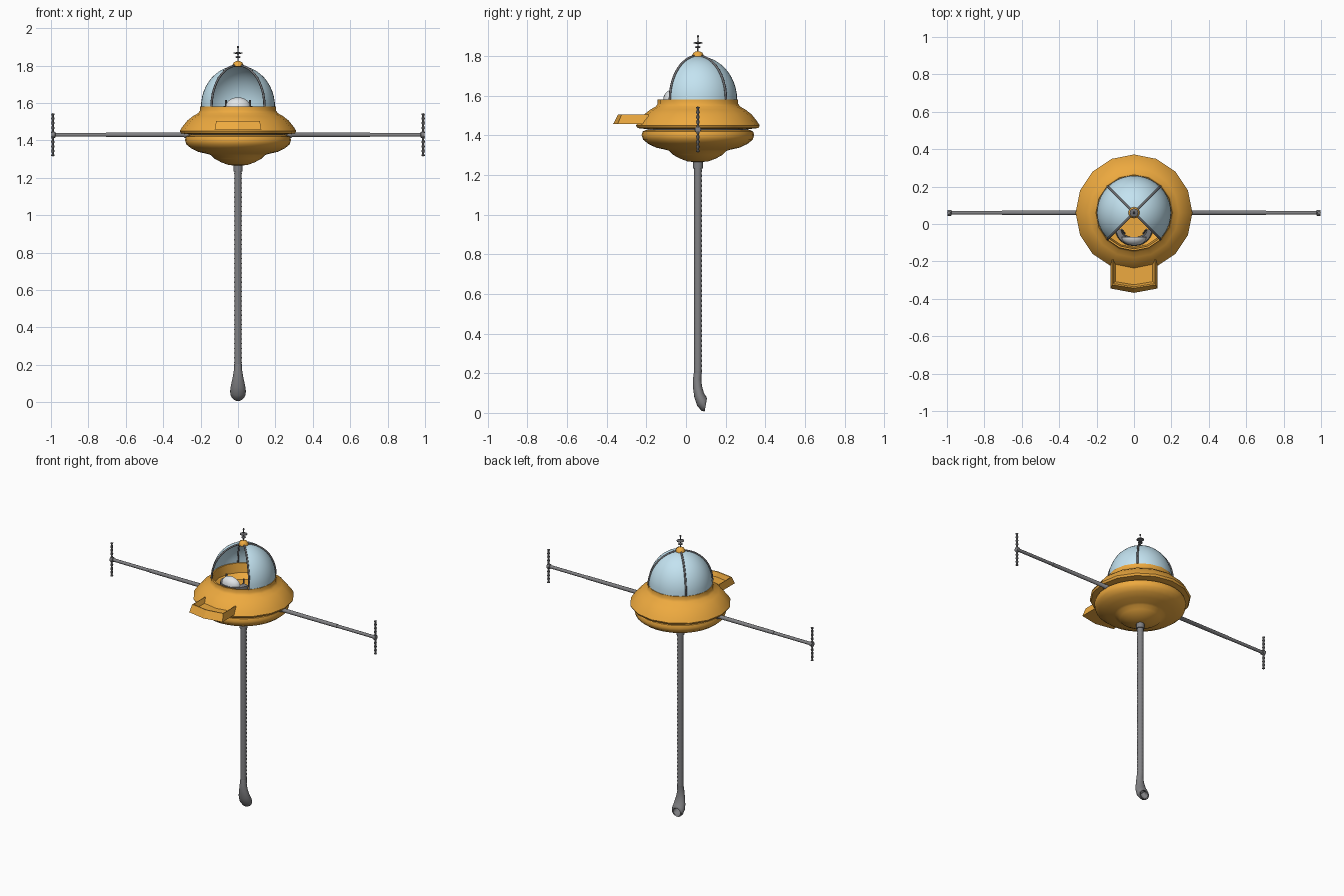
import bpy, bmesh
from math import sin, cos, pi, radians
from mathutils import Vector, Matrix

if "Cube" in bpy.data.objects:
    bpy.data.objects.remove(bpy.data.objects["Cube"])

CY = 0.06  # saucer axis position in y


def material(name, color):
    m = bpy.data.materials.new(name)
    m.diffuse_color = color
    m.use_nodes = True
    m.node_tree.nodes["Principled BSDF"].inputs["Base Color"].default_value = m.diffuse_color
    return m


ORANGE = material("orange", (0.85, 0.40, 0.05, 1))
GLASS = material("glass", (0.55, 0.77, 0.88, 1))
DARK = material("dark_grey", (0.16, 0.16, 0.17, 1))
METAL = material("metal", (0.22, 0.22, 0.23, 1))
PALE = material("pale", (0.75, 0.78, 0.80, 1))


def finish(bm, name, mat, angle=40, fix=True):
    bmesh.ops.remove_doubles(bm, verts=bm.verts, dist=1e-5)
    if fix:
        bmesh.ops.recalc_face_normals(bm, faces=bm.faces)
    me = bpy.data.meshes.new(name)
    bm.to_mesh(me)
    bm.free()
    ob = bpy.data.objects.new(name, me)
    bpy.context.collection.objects.link(ob)
    me.materials.append(mat)
    bpy.ops.object.select_all(action='DESELECT')
    ob.select_set(True)
    bpy.context.view_layer.objects.active = ob
    if angle:
        bpy.ops.object.shade_smooth_by_angle(angle=radians(angle))
    return ob


def skin(bm, rings, closed=True):
    rows = [[bm.verts.new(p) for p in r] for r in rings]
    n = len(rows[0])
    for a, b in zip(rows, rows[1:]):
        for i in range(n if closed else n - 1):
            j = (i + 1) % n
            bm.faces.new((a[i], a[j], b[j], b[i]))
    return rows


def lathe(name, profile, mat, seg=24, matrix=None, start=0.0, sweep=2 * pi, angle=40):
    """Revolve (radius, height) points about z, then place with matrix."""
    m = matrix or Matrix.Translation((0, CY, 0))
    full = sweep > 6.28
    n = seg if full else seg + 1
    bm = bmesh.new()
    skin(bm, [[m @ Vector((max(r, 1e-7) * cos(start + sweep * i / seg),
                           max(r, 1e-7) * sin(start + sweep * i / seg), z))
               for i in range(n)] for r, z in profile], full)
    return finish(bm, name, mat, angle, full)


def tube(name, pts, rad, mat, res=2):
    cu = bpy.data.curves.new(name, 'CURVE')
    cu.dimensions = '3D'
    cu.bevel_depth = rad
    cu.bevel_resolution = res
    cu.use_fill_caps = True
    s = cu.splines.new('POLY')
    s.points.add(len(pts) - 1)
    for p, q in zip(s.points, pts):
        p.co = (*q, 1)
    ob = bpy.data.objects.new(name, cu)
    bpy.context.collection.objects.link(ob)
    cu.materials.append(mat)


# upper saucer shell with open cockpit well
lathe("upper_saucer", [(0, 1.49), (0.15, 1.49), (0.185, 1.52), (0.193, 1.582), (0.203, 1.582),
                       (0.203, 1.56), (0.212, 1.546), (0.24, 1.53), (0.27, 1.507), (0.298, 1.472),
                       (0.312, 1.45), (0.305, 1.437), (0.26, 1.432), (0, 1.432)], ORANGE, 16)
# lower saucer with stepped belly
lathe("lower_saucer", [(0, 1.428), (0.26, 1.428), (0.278, 1.42), (0.284, 1.402), (0.276, 1.378),
                       (0.25, 1.357), (0.21, 1.338), (0.16, 1.327), (0.145, 1.322), (0.125, 1.302),
                       (0.09, 1.283), (0.05, 1.268), (0, 1.265)], ORANGE, 32)
lathe("saucer_core", [(0, 1.42), (0.255, 1.42), (0.255, 1.44), (0, 1.44)], METAL, 32)

# glass canopy, front quarter open
arc = [(0.198 * cos(t), 1.58 + 0.22 * sin(t)) for t in [i * pi / 24 for i in range(13)]]
lathe("canopy", arc, GLASS, 30, start=-pi / 4, sweep=1.5 * pi)

# canopy ribs
for k in range(4):
    a = pi / 4 + k * pi / 2
    tube(f"canopy_rib_{k}", [(r * 1.01 * cos(a), CY + r * 1.01 * sin(a), z + 0.002)
                             for r, z in arc], 0.006, DARK)

# roof cap and aerial
lathe("roof_cap", [(0, 1.792), (0.03, 1.795), (0.03, 1.803), (0.022, 1.817), (0.01, 1.824),
                   (0, 1.825)], ORANGE, 16)
lathe("aerial", [(0, 1.82), (0.004, 1.82), (0.004, 1.84), (0.014, 1.843), (0.014, 1.847),
                 (0.003, 1.852), (0.003, 1.86), (0.023, 1.865), (0.023, 1.869), (0.003, 1.873),
                 (0.003, 1.893), (0.006, 1.899), (0.004, 1.905), (0, 1.906)], DARK, 12)

# cockpit console, windscreen and handles
bm = bmesh.new()
sections = []
for i in range(13):
    t = pi + pi * i / 12
    c, s = cos(t), sin(t)
    sections.append([(0.10 * c, -0.03 + 0.09 * s, 1.48), (0.095 * c, -0.03 + 0.085 * s, 1.578),
                     (0.07 * c, -0.03 + 0.05 * s, 1.585), (0.065 * c, -0.03 + 0.04 * s, 1.48)])
rows = skin(bm, sections)
for r in (rows[0], rows[-1]):
    bm.faces.new(r)
finish(bm, "console", METAL)

bm = bmesh.new()
rings = []
for k in range(7):
    u = k / 6 * pi / 2
    rings.append([(0.066 * cos(u) * cos(t), -0.07 + 0.045 * cos(u) * sin(t), 1.58 + 0.05 * sin(u))
                  for t in [pi + pi * i / 12 for i in range(13)]])
skin(bm, rings, False)
finish(bm, "windscreen", PALE)
for s in (-1, 1):
    tube("control_handle", [(s * 0.05, -0.05, 1.55), (s * 0.065, -0.03, 1.59),
                            (s * 0.065, -0.03, 1.615)], 0.005, DARK)

# front step tray: outlines run rear-left, front-left, nose, front-right, rear-right
bm = bmesh.new()


def outline(w, rear, front, nose, z):
    return [(-w, rear, z), (-w, front, z), (0, nose, z), (w, front, z), (w, rear, z)]


rows = skin(bm, [outline(0.100, -0.19, -0.308, -0.325, 1.475),
                 outline(0.112, -0.19, -0.318, -0.336, 1.505),
                 outline(0.116, -0.19, -0.325, -0.343, 1.505),
                 outline(0.125, -0.19, -0.345, -0.368, 1.457)], False)
bm.faces.new(rows[0])
bm.faces.new(rows[-1])
bm.faces.new([r[0] for r in rows])
bm.faces.new([r[-1] for r in rows])
# rear wall closing the tray inside the saucer
bm.faces.new((rows[0][0], rows[0][-1], rows[-1][-1], rows[-1][0]))
finish(bm, "front_step", ORANGE, 0)

# side arms with ridged end bars
for s, side in ((-1, "left"), (1, "right")):
    m = Matrix.Translation((0, CY, 1.43)) @ Matrix.Rotation(s * pi / 2, 4, 'Y')
    lathe(f"{side}_arm", [(0, 0.24), (0.017, 0.24), (0.017, 0.285), (0.013, 0.29), (0.012, 0.705),
                          (0.0105, 0.706), (0.0105, 0.975), (0.016, 0.978), (0.016, 0.996),
                          (0, 0.998)], METAL, 12, m)
    prof = [(0, -0.116)]
    for i in range(19):
        z = -0.112 + 0.224 * i / 18
        prof.append((0.005 if i % 2 else 0.0095, z))
    prof.append((0, 0.116))
    lathe(f"{side}_end_bar", prof, METAL, 8, Matrix.Translation((s * 0.99, CY, 1.43)))

# corrugated hose hanging below, with collar
prof = []
for i in range(85):
    prof.append((0.0205 if i % 2 else 0.0185, 0.20 + 1.06 * i / 84))
lathe("hose", prof, METAL, 16, angle=60)
lathe("hose_collar", [(0, 1.233), (0.025, 1.233), (0.025, 1.272), (0, 1.272)], METAL, 16)

# nozzle: rings (y, z, half width, half depth, tilt) turning to open backwards
bm = bmesh.new()
rings = []
for y, z, w, d, tilt in [(0.06, 0.205, 0.020, 0.020, 0), (0.056, 0.17, 0.022, 0.021, 3),
                         (0.058, 0.13, 0.029, 0.023, 12), (0.066, 0.09, 0.038, 0.027, 28),
                         (0.077, 0.062, 0.042, 0.033, 50), (0.090, 0.046, 0.041, 0.037, 70),
                         (0.100, 0.040, 0.036, 0.034, 80), (0.099, 0.040, 0.028, 0.026, 80),
                         (0.080, 0.050, 0.026, 0.022, 65), (0.070, 0.075, 0.018, 0.014, 40),
                         (0.070, 0.075, 0.0, 0.0, 40)]:
    a = radians(tilt)
    rings.append([(w * cos(t), y + d * sin(t) * cos(a), z + d * sin(t) * sin(a))
                  for t in [2 * pi * i / 20 for i in range(20)]])
skin(bm, rings)
finish(bm, "nozzle", METAL, 60)
